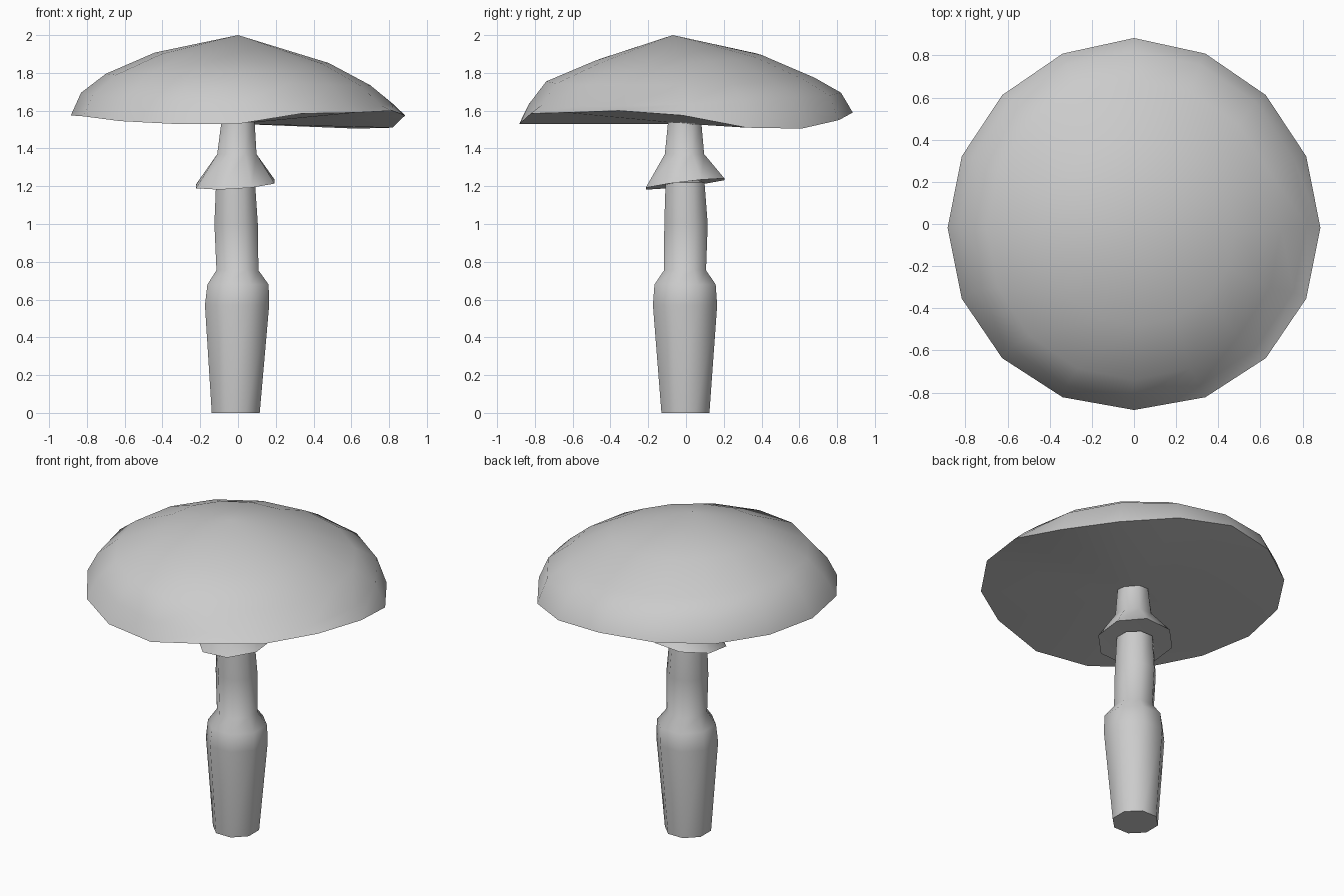
import bpy, bmesh, math
from mathutils import Vector

cube = bpy.data.objects.get("Cube")
if cube:
    bpy.data.objects.remove(cube, do_unlink=True)

grey = bpy.data.materials.new("plain grey")
grey.use_nodes = True
COLOUR = (0.6, 0.6, 0.6, 1)
grey.diffuse_color = COLOUR
grey.node_tree.nodes["Principled BSDF"].inputs["Base Color"].default_value = COLOUR


def ring(sides, centre, rx, ry, z, tilt=(0, 0), turn=0.0):
    """A loop of points around an upright axis, on a tilted plane."""
    points = []
    for i in range(sides):
        a = math.tau * i / sides + turn
        x, y = rx * math.cos(a), ry * math.sin(a)
        points.append(Vector((centre[0] + x, centre[1] + y, z + tilt[0] * x + tilt[1] * y)))
    return points


def loft(name, rings, low_tip, high_tip, angle):
    """Skin the rings from bottom to top, closing each end with a fan."""
    bm = bmesh.new()
    loops = [[bm.verts.new(p) for p in r] for r in rings]
    n = len(loops[0])
    tips = [bm.verts.new(low_tip), bm.verts.new(high_tip)]
    for i in range(n):
        j = (i + 1) % n
        for a, b in zip(loops, loops[1:]):
            bm.faces.new((a[i], a[j], b[j], b[i]))
        bm.faces.new((loops[0][j], loops[0][i], tips[0]))
        bm.faces.new((loops[-1][i], loops[-1][j], tips[1]))
    bmesh.ops.recalc_face_normals(bm, faces=bm.faces)
    mesh = bpy.data.meshes.new(name)
    bm.to_mesh(mesh)
    bm.free()
    mesh.materials.append(grey)
    obj = bpy.data.objects.new(name, mesh)
    bpy.context.collection.objects.link(obj)
    bpy.ops.object.select_all(action="DESELECT")
    obj.select_set(True)
    bpy.context.view_layer.objects.active = obj
    bpy.ops.object.shade_smooth_by_angle(angle=math.radians(angle))
    return obj


# Cap: wavy rim, then rings leaning slightly towards the right
rim = ring(16, (0, 0), 0.885, 0.883, 0)
rim_heights = [1.575, 1.51, 1.505, 1.55, 1.59, 1.59, 1.58, 1.58,
               1.575, 1.57, 1.545, 1.53, 1.53, 1.585, 1.59, 1.60]
for p, z in zip(rim, rim_heights):
    p.z = z
    p.y -= 0.02 * abs(p.x)
cap_rings = [
    rim,
    ring(16, (-0.005, -0.005), 0.826, 0.826, 1.665, (-0.036, 0.036)),
    ring(16, (0, -0.03), 0.70, 0.71, 1.765, (-0.043, 0.014)),
    ring(16, (0.02, -0.04), 0.46, 0.44, 1.88, (-0.06, 0.034)),
]
loft("cap", cap_rings, (0, 0, 1.53), (0, -0.07, 2.0), 40)

# Stem: tapered foot, shoulder and slim neck (centre x, centre y, half width, height)
EIGHTH = math.pi / 8
ACROSS = 1 / math.cos(EIGHTH)


def stem_ring(x, y, half, z, tilt=(0, 0)):
    return ring(8, (x, y), half * ACROSS, half * ACROSS, z, tilt, EIGHTH)


stem_profile = [
    (-0.012, -0.003, 0.127, 0.0),
    (-0.005, -0.005, 0.170, 0.57),
    (0.0, -0.005, 0.162, 0.68),
    (-0.003, -0.005, 0.111, 0.755),
    (-0.010, 0.0, 0.115, 1.0),
    (-0.013, -0.005, 0.103, 1.22),
]
loft("stem", [stem_ring(*p) for p in stem_profile], (-0.012, 0, 0), (-0.013, 0, 1.25), 50)

# Skirt: flared collar hanging below the cap, with the upper neck
collar = [
    stem_ring(-0.014, -0.005, 0.208, 1.212, (0.06, 0.12)),
    stem_ring(-0.006, -0.008, 0.104, 1.37),
    stem_ring(0.0, -0.007, 0.088, 1.54),
]
loft("skirt", collar, (-0.013, -0.005, 1.225), (0, -0.007, 1.56), 50)
